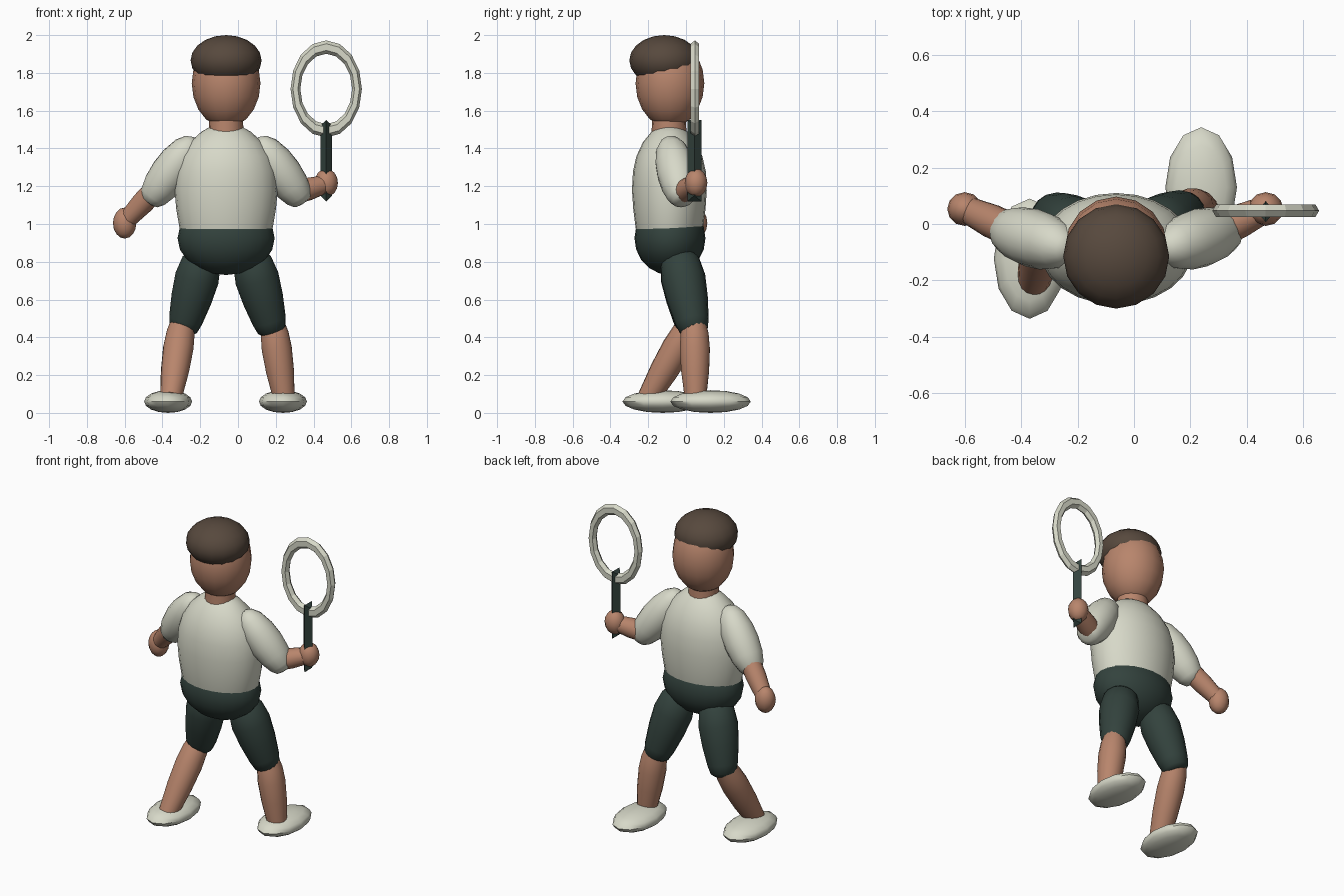
import bpy, bmesh, math
from mathutils import Vector, Matrix

if "Cube" in bpy.data.objects:
    bpy.data.objects.remove(bpy.data.objects["Cube"])


def material(name, rgb):
    m = bpy.data.materials.new(name)
    m.use_nodes = True
    m.diffuse_color = (*rgb, 1)
    bsdf = m.node_tree.nodes["Principled BSDF"]
    bsdf.inputs["Base Color"].default_value = (*rgb, 1)
    bsdf.inputs["Roughness"].default_value = 0.8
    return m


SKIN = material("skin", (0.48, 0.235, 0.15))
CLOTH = material("off_white", (0.68, 0.69, 0.58))
GREEN = material("dark_green", (0.033, 0.055, 0.047))
HAIR = material("brown_hair", (0.095, 0.066, 0.047))
MID = -0.063          # centre line of the body
BODY_Y = -0.088


def finish(name, bm, mat, smooth=True):
    bmesh.ops.recalc_face_normals(bm, faces=bm.faces)
    mesh = bpy.data.meshes.new(name)
    bm.to_mesh(mesh)
    bm.free()
    ob = bpy.data.objects.new(name, mesh)
    bpy.context.collection.objects.link(ob)
    mesh.materials.append(mat)
    if smooth:
        bpy.ops.object.select_all(action='DESELECT')
        ob.select_set(True)
        bpy.context.view_layer.objects.active = ob
        bpy.ops.object.shade_smooth_by_angle(angle=math.radians(50))
    return ob


def ellipsoid(name, centre, radii, mat, segs=16, rings=10):
    bm = bmesh.new()
    bmesh.ops.create_uvsphere(bm, u_segments=segs, v_segments=rings, radius=1)
    bmesh.ops.transform(bm, verts=bm.verts,
                        matrix=Matrix.Translation(centre) @ Matrix.Diagonal((*radii, 1)))
    return finish(name, bm, mat)


def limb(name, a, b, profile, mat, depth=1.0, segs=16):
    """Turned shape along a-b; profile holds (fraction, radius) pairs."""
    a, b = Vector(a), Vector(b)
    turn = Vector((0, 0, 1)).rotation_difference(b - a)
    bm = bmesh.new()
    loops = []
    for t, r in profile:
        ring = []
        for i in range(segs):
            ang = math.tau * i / segs
            off = turn @ Vector((r * math.cos(ang), r * depth * math.sin(ang), 0))
            ring.append(bm.verts.new(a.lerp(b, t) + off))
        loops.append(ring)
    for lo, hi in zip(loops, loops[1:]):
        for i in range(segs):
            j = (i + 1) % segs
            bm.faces.new((lo[i], lo[j], hi[j], hi[i]))
    bm.faces.new(loops[0])
    bm.faces.new(loops[-1])
    return finish(name, bm, mat)


# Head, hair and neck
ellipsoid("head", (MID, -0.085, 1.745), (0.182, 0.182, 0.235), SKIN)
ellipsoid("hair", (MID, -0.115, 1.866), (0.188, 0.185, 0.134), HAIR)
limb("neck", (MID, -0.09, 1.46), (MID, -0.09, 1.6), [(0, 0.093), (1, 0.088)], SKIN)

# Shirt body and pelvis of the shorts
limb("shirt", (MID, BODY_Y, 0.9), (MID, BODY_Y, 1.52),
     [(0, 0.22), (0.13, 0.247), (0.29, 0.264), (0.45, 0.273), (0.61, 0.266),
      (0.74, 0.241), (0.86, 0.193), (0.95, 0.13), (1, 0.075)], CLOTH, depth=0.725, segs=24)
ellipsoid("shorts_pelvis", (MID, BODY_Y + 0.003, 0.925), (0.257, 0.188, 0.195), GREEN, segs=24)

# Arms
SLEEVE = [(0, 0.02), (0.04, 0.05), (0.15, 0.08), (0.35, 0.1), (0.55, 0.104),
          (0.75, 0.095), (0.9, 0.077), (0.98, 0.055), (1, 0.03)]
FOREARM = [(0, 0.06), (0.4, 0.06), (1, 0.048)]
for side, s in (("right", -1), ("left", 1)):
    limb(side + "_sleeve", (MID + s * 0.165, -0.09, 1.45), (MID + s * 0.41, -0.015, 1.115),
         SLEEVE, CLOTH)
limb("right_forearm", (-0.45, -0.015, 1.17), (-0.59, 0.05, 1.02), FOREARM, SKIN)
limb("left_forearm", (0.32, -0.015, 1.17), (0.46, 0.05, 1.21), FOREARM, SKIN)
ellipsoid("right_hand", (-0.6, 0.053, 1.005), (0.062, 0.06, 0.082), SKIN, segs=12, rings=8)
ellipsoid("left_hand", (0.467, 0.053, 1.218), (0.062, 0.06, 0.075), SKIN, segs=12, rings=8)

# Legs: hip, knee, ankle and foot centre for each side
THIGH = [(0, 0.03), (0.04, 0.065), (0.15, 0.103), (0.35, 0.117), (0.6, 0.108),
         (0.85, 0.09), (0.96, 0.076), (1, 0.05)]
CALF = [(0, 0.06), (0.15, 0.075), (0.35, 0.081), (0.65, 0.075), (1, 0.058)]
LEGS = {
    "right": ((-0.175, -0.045, 0.87), (-0.295, 0.035, 0.425), (-0.355, -0.2, 0.08), (-0.37, -0.123)),
    "left": ((0.055, -0.045, 0.87), (0.185, 0.045, 0.42), (0.243, 0.05, 0.08), (0.238, 0.13)),
}
for side, (hip, knee, ankle, foot) in LEGS.items():
    limb(side + "_thigh", hip, knee, THIGH, GREEN)
    shin_top = Vector(knee) + Vector((0, 0, 0.06))
    limb(side + "_calf", shin_top, ankle, CALF, SKIN)
    ellipsoid(side + "_shoe", (*foot, 0.06), (0.127, 0.213, 0.06), CLOTH, segs=12, rings=8)

# Racket frame: flat-sided oval ring standing in the x-z plane
RX, RY, RZ = 0.467, 0.047, 1.715
bm = bmesh.new()
loops = []
for i in range(16):
    u = math.tau * i / 16
    ring = []
    for j in range(6):
        v = math.tau * j / 6
        r = 0.163 + 0.026 * math.cos(v)
        ring.append(bm.verts.new((RX + r * math.cos(u), RY + 0.026 * math.sin(v),
                                  RZ + 1.36 * r * math.sin(u))))
    loops.append(ring)
for i in range(16):
    a, b = loops[i], loops[(i + 1) % 16]
    for j in range(6):
        k = (j + 1) % 6
        bm.faces.new((a[j], a[k], b[k], b[j]))
finish("racket_frame", bm, CLOTH, smooth=False)

# Racket grip: diamond bar with ridged ends
bm = bmesh.new()
bmesh.ops.create_cone(bm, cap_ends=True, cap_tris=True, segments=4,
                      radius1=0.037, radius2=0.037, depth=0.37)
for v in bm.verts:
    if abs(v.co.x) < 0.01:
        v.co.z += math.copysign(0.03, v.co.z)
    v.co.x *= 0.85
    v.co += Vector((RX, RY - 0.003, 1.335))
finish("racket_grip", bm, GREEN, smooth=False)
